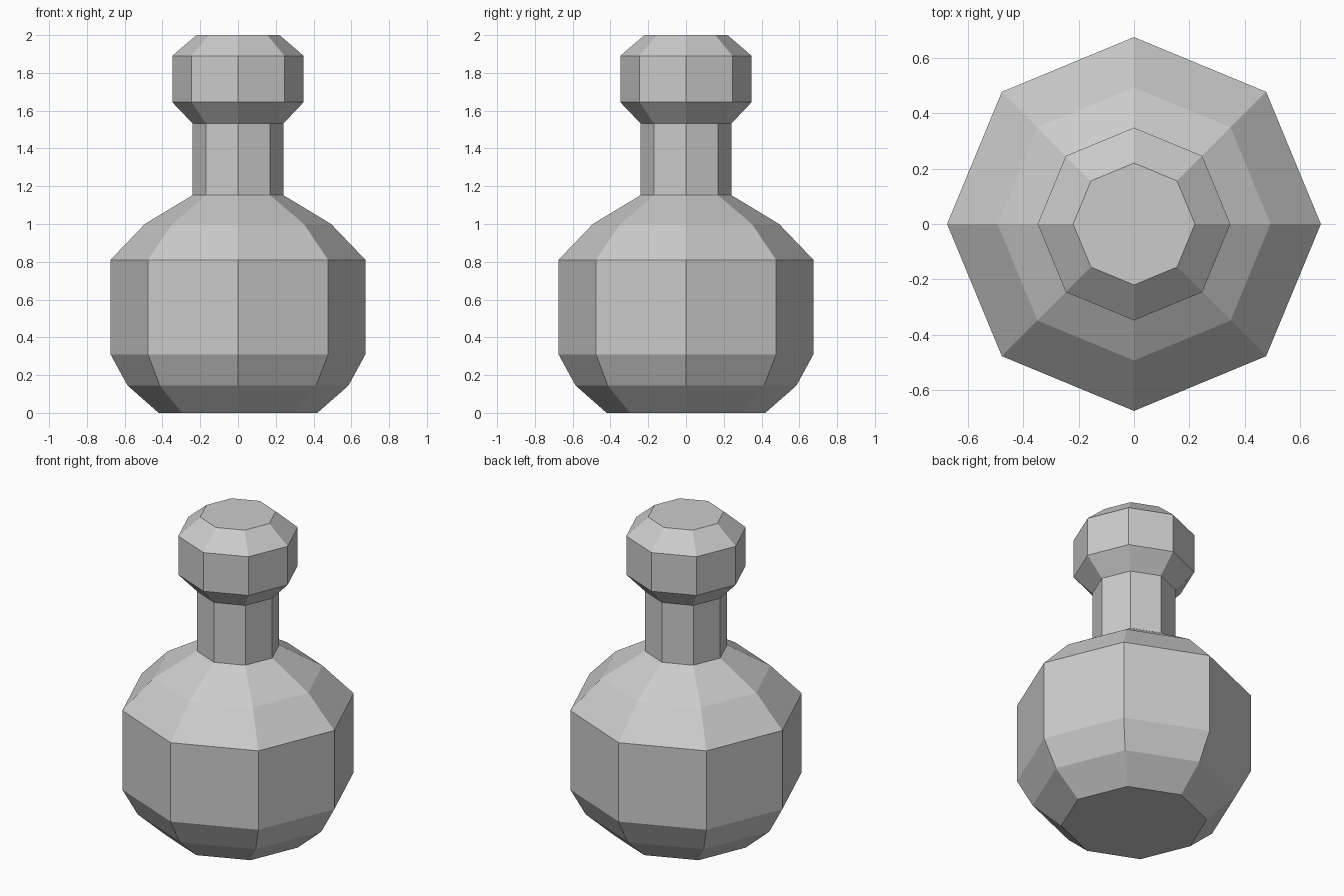
import bpy, bmesh
from math import cos, sin, pi

if "Cube" in bpy.data.objects:
    bpy.data.objects.remove(bpy.data.objects["Cube"])

SIDES = 8

# Outline of the bottle as (radius, height), from base to top
PROFILE = [
    (0.42, 0.0), (0.585, 0.145), (0.675, 0.31), (0.675, 0.81),  # round body
    (0.493, 1.0), (0.24, 1.153),                                # shoulder
    (0.24, 1.532),                                              # neck
    (0.348, 1.645), (0.348, 1.89), (0.22, 2.0),                 # knob
]


def lathe(name, profile, sides):
    """Revolve a profile around z with flat faces and capped ends."""
    bm = bmesh.new()
    rings = [[bm.verts.new((r * cos(2 * pi * i / sides), r * sin(2 * pi * i / sides), z))
              for i in range(sides)] for r, z in profile]
    for low, high in zip(rings, rings[1:]):
        for i in range(sides):
            j = (i + 1) % sides
            bm.faces.new((low[i], low[j], high[j], high[i]))
    bm.faces.new(rings[0][::-1])
    bm.faces.new(rings[-1])
    mesh = bpy.data.meshes.new(name)
    bm.to_mesh(mesh)
    bm.free()
    obj = bpy.data.objects.new(name, mesh)
    bpy.context.collection.objects.link(obj)
    return obj


# Bottle with body, neck and knob in one closed surface
lathe("bottle", PROFILE, SIDES)
